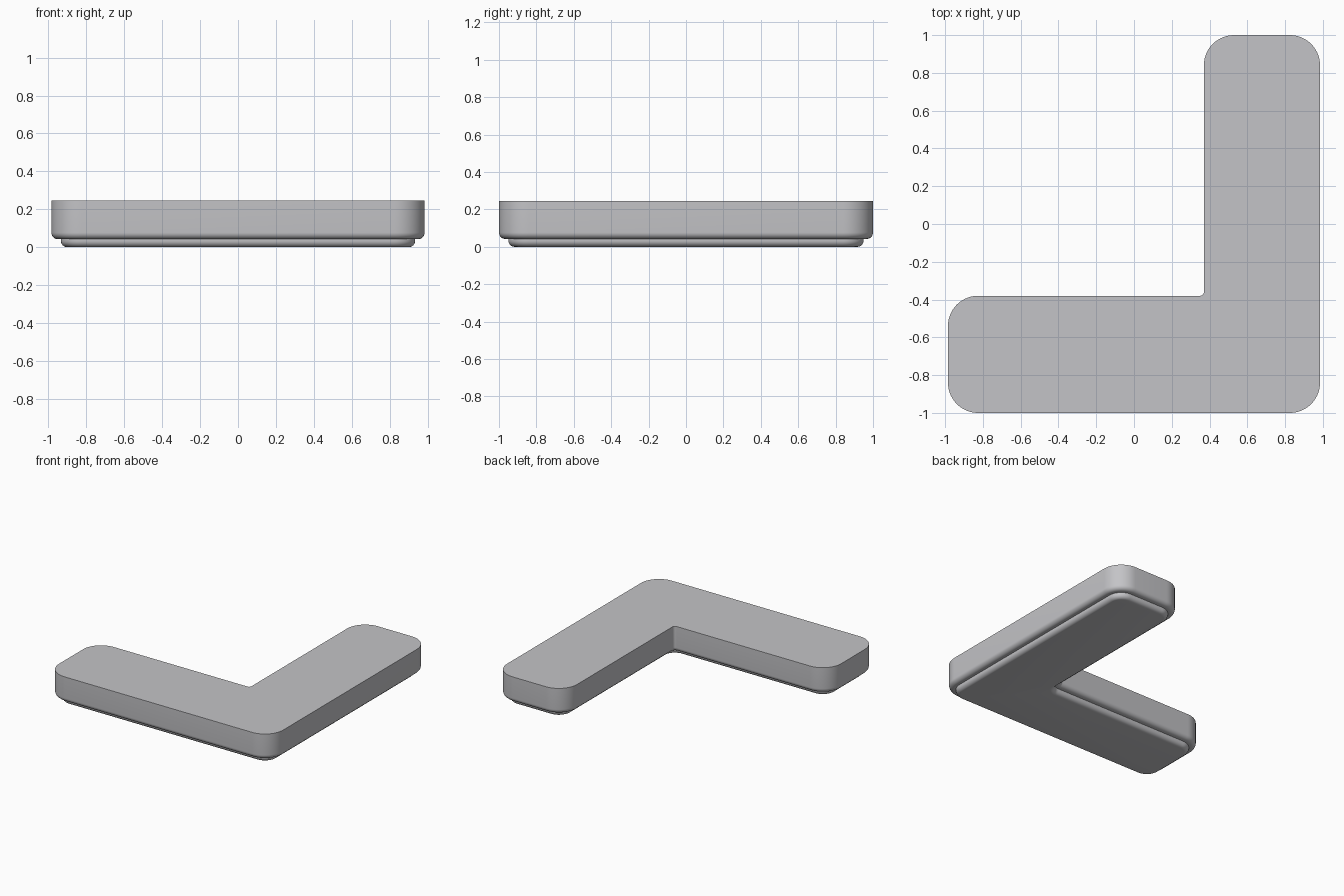
import bpy, bmesh, math

if "Cube" in bpy.data.objects:
    bpy.data.objects.remove(bpy.data.objects["Cube"])

R_OUT, R_IN, STEPS = 0.16, 0.02, 14
# corner x, y, arc centre direction, start angle, sweep
CORNERS = [
    (-0.985, -1.0, 1, 1, 180, 90),
    (0.985, -1.0, -1, 1, 270, 90),
    (0.985, 1.0, -1, -1, 0, 90),
    (0.37, 1.0, 1, -1, 90, 90),
    (0.37, -0.38, -1, 1, 0, -90),     # inner corner of the L
    (-0.985, -0.38, 1, -1, 90, 90),
]

grey = bpy.data.materials.new("plain grey")
grey.diffuse_color = (0.55, 0.55, 0.57, 1)
grey.use_nodes = True
grey.node_tree.nodes["Principled BSDF"].inputs["Base Color"].default_value = grey.diffuse_color


def outline(inset):
    """Rounded L outline, moved inwards by inset."""
    pts = []
    for x, y, dx, dy, start, sweep in CORNERS:
        r = R_OUT if sweep > 0 else R_IN
        rad = r - inset if sweep > 0 else r + inset
        for i in range(STEPS + 1):
            a = math.radians(start + sweep * i / STEPS)
            pts.append((x + dx * r + rad * math.cos(a),
                        y + dy * r + rad * math.sin(a)))
    return pts


def l_slab(name, inset, z0, z1, fillet):
    """L slab with a rounded lower edge."""
    rings = []
    for i in range(9):
        a = math.pi / 2 * i / 8
        rings.append((inset + fillet * (1 - math.sin(a)),
                      z0 + fillet * (1 - math.cos(a))))
    rings.append((inset, z1))
    bm = bmesh.new()
    loops = [[bm.verts.new((x, y, z)) for x, y in outline(d)] for d, z in rings]
    n = len(loops[0])
    for lo, hi in zip(loops, loops[1:]):
        for i in range(n):
            j = (i + 1) % n
            bm.faces.new((lo[i], lo[j], hi[j], hi[i]))
    bm.faces.new(loops[0][::-1])
    bm.faces.new(loops[-1])
    mesh = bpy.data.meshes.new(name)
    bm.to_mesh(mesh)
    bm.free()
    mesh.materials.append(grey)
    obj = bpy.data.objects.new(name, mesh)
    bpy.context.collection.objects.link(obj)
    bpy.ops.object.select_all(action='DESELECT')
    obj.select_set(True)
    bpy.context.view_layer.objects.active = obj
    bpy.ops.object.shade_smooth_by_angle(angle=math.radians(30))


# Main slab and the smaller foot below it
l_slab("main_slab", 0.0, 0.042, 0.245, 0.035)
l_slab("foot", 0.05, 0.0, 0.05, 0.034)
